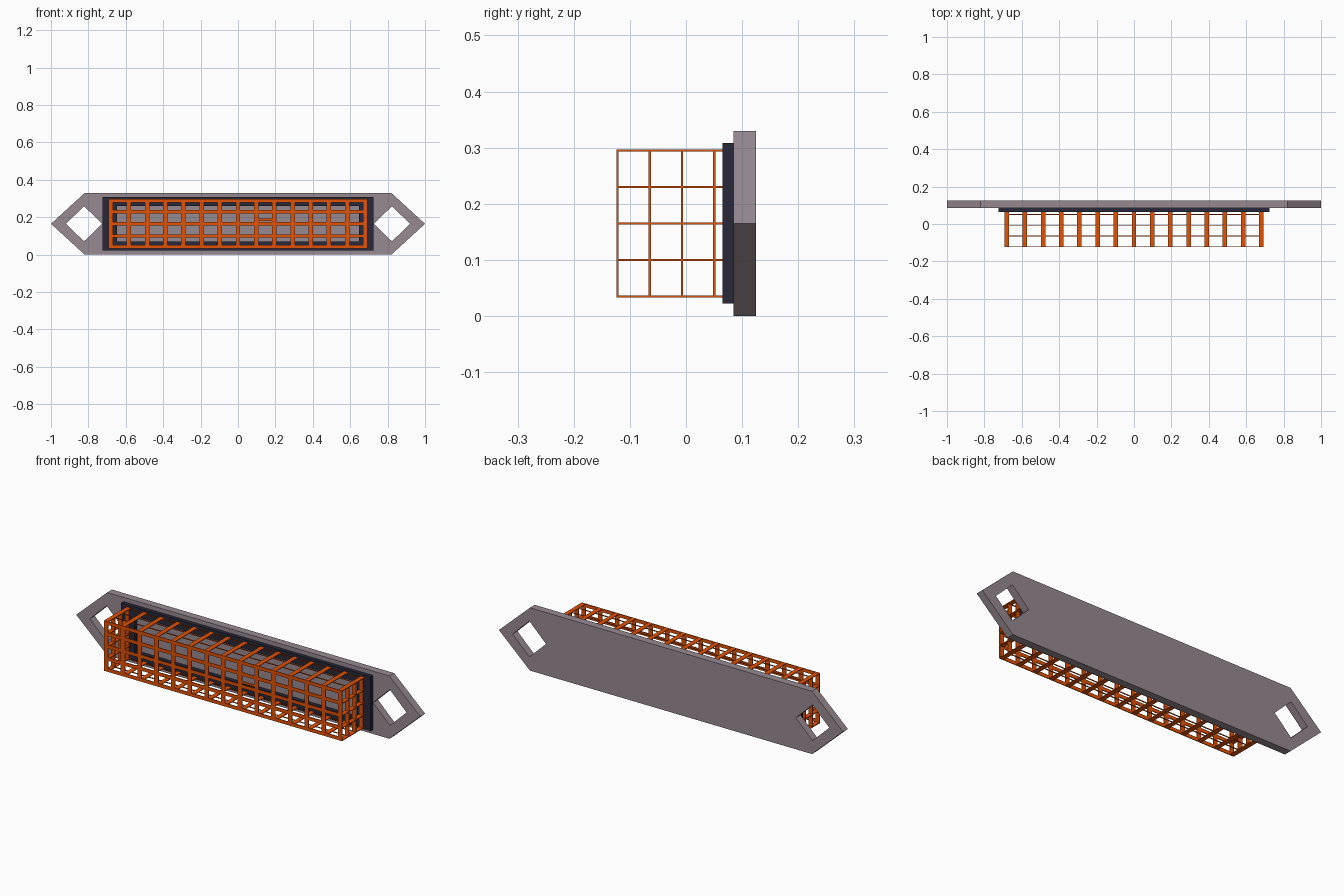
import bpy, bmesh, math
from mathutils import Matrix, Vector

old = bpy.data.objects.get("Cube")
if old:
    bpy.data.objects.remove(old, do_unlink=True)


def make_material(name, rgb):
    m = bpy.data.materials.new(name)
    m.use_nodes = True
    m.diffuse_color = (*rgb, 1)
    bsdf = next(n for n in m.node_tree.nodes if n.type == 'BSDF_PRINCIPLED')
    bsdf.inputs["Base Color"].default_value = (*rgb, 1)
    return m


grey = make_material("mauve grey metal", (0.31, 0.255, 0.285))
navy = make_material("dark navy trim", (0.022, 0.022, 0.042))
orange = make_material("orange wire", (0.75, 0.085, 0.002))

MID_Z = 0.165


def flat_panel(name, outlines, y_front, y_back, mat):
    """Extruded outline with holes, standing upright in the xz plane."""
    curve = bpy.data.curves.new(name, 'CURVE')
    curve.dimensions = '2D'
    curve.fill_mode = 'BOTH'
    curve.extrude = (y_back - y_front) / 2
    for pts in outlines:
        s = curve.splines.new('POLY')
        s.points.add(len(pts) - 1)
        for p, (x, z) in zip(s.points, pts):
            p.co = (x, z, 0, 1)
        s.use_cyclic_u = True
    curve.materials.append(mat)
    ob = bpy.data.objects.new(name, curve)
    bpy.context.collection.objects.link(ob)
    ob.rotation_euler.x = math.pi / 2
    ob.location = (0, (y_front + y_back) / 2, MID_Z)
    bpy.ops.object.select_all(action='DESELECT')
    ob.select_set(True)
    bpy.context.view_layer.objects.active = ob
    bpy.ops.object.convert(target='MESH')
    bpy.ops.object.shade_flat()


def rectangle(w, h):
    return [(-w, -h), (w, -h), (w, h), (-w, h)]


def diamond(cx, w, h):
    return [(cx - w, 0), (cx, -h), (cx + w, 0), (cx, h)]


# Pointed mounting plate with a diamond hole at each end
plate = [(-1, 0), (-0.82, -MID_Z), (0.82, -MID_Z),
         (1, 0), (0.82, MID_Z), (-0.82, MID_Z)]
flat_panel("mounting_plate", [plate, diamond(-0.823, 0.097, 0.094), diamond(0.823, 0.097, 0.094)],
           0.085, 0.125, grey)

# Dark rectangular surround
flat_panel("cage_surround", [rectangle(0.725, 0.143), rectangle(0.647, 0.094)],
           0.065, 0.085, navy)

# Wire cage: flat bars on the front, top, bottom and both ends
bm = bmesh.new()


def bar(center, size):
    bmesh.ops.create_cube(bm, size=1, matrix=Matrix.Translation(Vector(center)) @ Matrix.Diagonal((*size, 1)))


HALF_X, HALF_Z = 0.68, 0.13
FRONT, BACK = -0.122, 0.068
WIDE, THIN, TALL = 0.024, 0.004, 0.018
xs = [-HALF_X + 2 * HALF_X * i / 14 for i in range(15)]
zs = [MID_Z - HALF_Z + HALF_Z * i / 2 for i in range(5)]
ys = [FRONT + 0.0575 * i for i in range(4)]
mid_y, depth = (FRONT + BACK) / 2, BACK - FRONT
length, height = 2 * HALF_X + WIDE, 2 * HALF_Z + THIN

for x in xs:
    bar((x, FRONT, MID_Z), (WIDE, THIN, height))
    for z in (zs[0], zs[-1]):
        bar((x, mid_y, z), (WIDE, depth, THIN))
for z in zs:
    # outer bars are shifted inward to stay flush with the cage
    shift = (TALL - THIN) / 2 * ((z == zs[0]) - (z == zs[-1]))
    bar((0, FRONT, z + shift), (length, THIN, TALL))
    if shift:
        for y in ys[1:]:
            bar((0, y, z), (length, THIN, THIN))
for x in (xs[0], xs[-1]):
    for z in zs[1:-1]:
        bar((x, mid_y, z), (WIDE, depth, THIN))
    for y in ys[1:]:
        bar((x, y, MID_Z), (WIDE, THIN, height))

# Short extra cross bar in one cell
bar(((xs[8] + xs[9]) / 2, FRONT, zs[2] + 0.022), (xs[1] - xs[0], THIN, 0.012))

mesh = bpy.data.meshes.new("wire_cage")
bm.to_mesh(mesh)
bm.free()
mesh.materials.append(orange)
bpy.context.collection.objects.link(bpy.data.objects.new("wire_cage", mesh))
